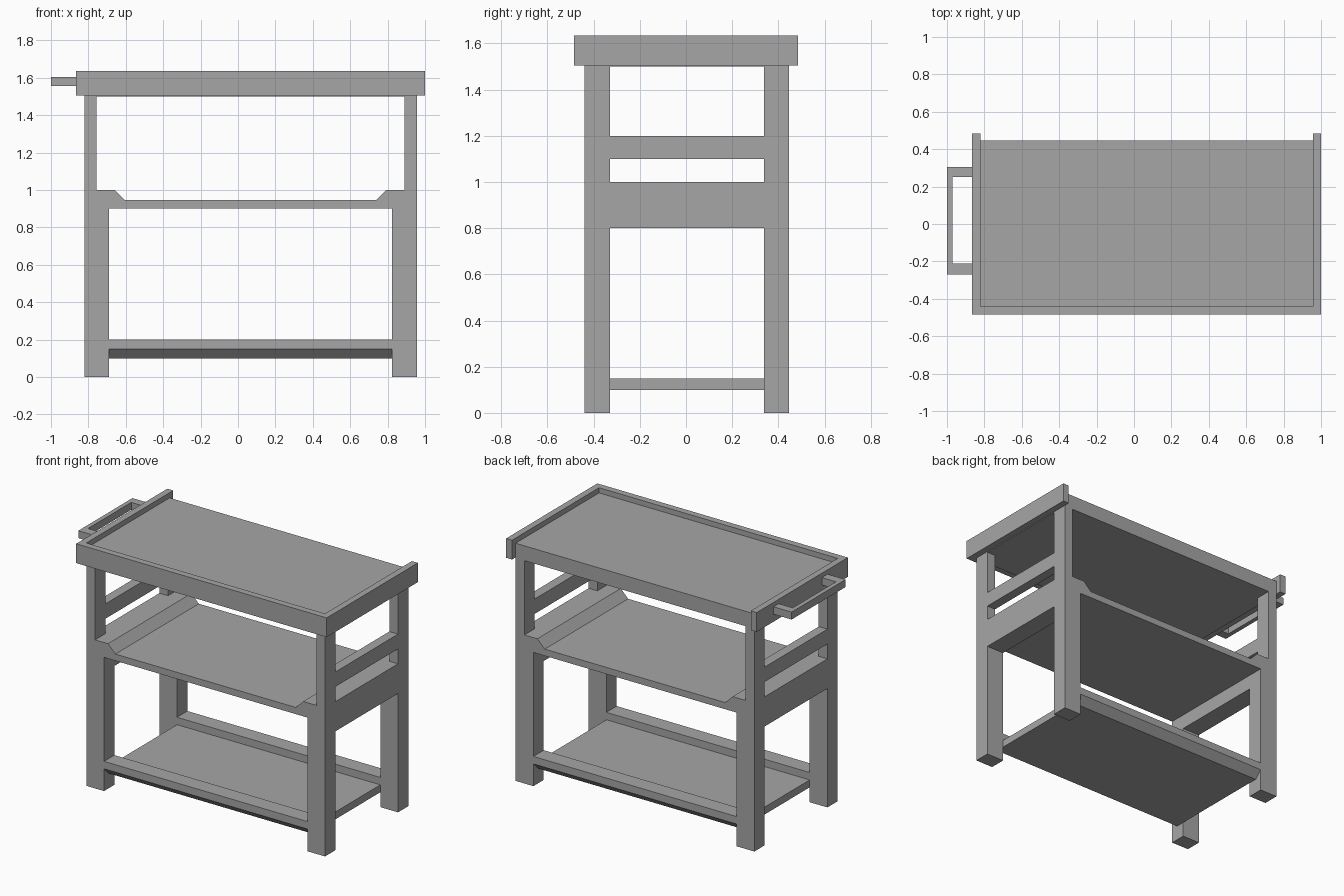
import bpy, bmesh

if "Cube" in bpy.data.objects:
    bpy.data.objects.remove(bpy.data.objects["Cube"])

CX = 0.067                      # centre of the cart body in x
Y0, Y1 = -0.44, 0.447           # front and back of the frame
LEG_D = 0.11                    # leg depth in y
YI0, YI1 = Y0 + LEG_D, Y1 - LEG_D
OUT, IN, POST = 0.889, 0.757, 0.824   # half widths: leg outside, leg inside, post inside

grey = bpy.data.materials.new("grey")
grey.diffuse_color = (0.38, 0.38, 0.38, 1)
grey.use_nodes = True
grey.node_tree.nodes["Principled BSDF"].inputs["Base Color"].default_value = grey.diffuse_color


def extrude(name, pts, a, b, axis="y"):
    """Extrude a closed profile (xz along y, yz along x, or xy along z)."""
    place = {"y": lambda p, t: (p[0], t, p[1]),
             "x": lambda p, t: (t, p[0], p[1]),
             "z": lambda p, t: (p[0], p[1], t)}[axis]
    bm = bmesh.new()
    lo = [bm.verts.new(place(p, a)) for p in pts]
    hi = [bm.verts.new(place(p, b)) for p in pts]
    bm.faces.new(lo)
    bm.faces.new(hi)
    n = len(pts)
    for i in range(n):
        j = (i + 1) % n
        bm.faces.new((lo[i], lo[j], hi[j], hi[i]))
    bmesh.ops.recalc_face_normals(bm, faces=bm.faces)
    me = bpy.data.meshes.new(name)
    bm.to_mesh(me)
    bm.free()
    me.materials.append(grey)
    ob = bpy.data.objects.new(name, me)
    bpy.context.collection.objects.link(ob)
    return ob


def box(name, x0, x1, y0, y1, z0, z1):
    x0, x1 = sorted((x0, x1))
    return extrude(name, [(x0, z0), (x1, z0), (x1, z1), (x0, z1)], y0, y1)


for side, s in (("left", -1), ("right", 1)):
    X = lambda d: CX + s * d
    # stepped legs, thick below and thin above
    leg = [(X(OUT), 0), (X(IN), 0), (X(IN), 1.0), (X(POST), 1.0), (X(POST), 1.5), (X(OUT), 1.5)]
    extrude(side + "_front_leg", leg, Y0, YI0)
    extrude(side + "_back_leg", leg, YI1, Y1)
    # side panel and upper rail between the legs
    box(side + "_side_panel", X(OUT), X(IN), YI0, YI1, 0.8, 1.0)
    box(side + "_side_rail", X(OUT), X(POST), YI0, YI1, 1.1, 1.2)
    # raised tray rim
    box(side + "_top_rim", X(OUT), X(0.933), -0.485, 0.485, 1.505, 1.635)

# middle shelf with ramped ends
XL, XR = CX - IN, CX + IN
extrude("middle_shelf", [(XL, 0.9), (XR, 0.9), (XR, 1.0), (XR - 0.03, 1.0), (XR - 0.085, 0.945),
                         (XL + 0.085, 0.945), (XL + 0.03, 1.0), (XL, 1.0)], Y0, Y1)

# bottom shelf with raised, under-chamfered lips
extrude("bottom_shelf", [(Y0, 0.15), (Y0 + 0.05, 0.1), (Y1 - 0.05, 0.1), (Y1, 0.15), (Y1, 0.2), (YI1, 0.2),
                         (YI1, 0.15), (YI0, 0.15), (YI0, 0.2), (Y0, 0.2)], XL, XR, "x")

# table top and front rim
box("table_top", CX - OUT, CX + OUT, Y0, Y1, 1.5, 1.6)
box("front_rim", CX - OUT, CX + OUT, -0.485, Y0, 1.505, 1.635)

# push handle
XH = CX - 0.933
extrude("handle", [(XH, -0.27), (-1.0, -0.27), (-1.0, 0.305), (XH, 0.305), (XH, 0.25),
                   (-0.97, 0.25), (-0.97, -0.21), (XH, -0.21)], 1.555, 1.605, "z")
